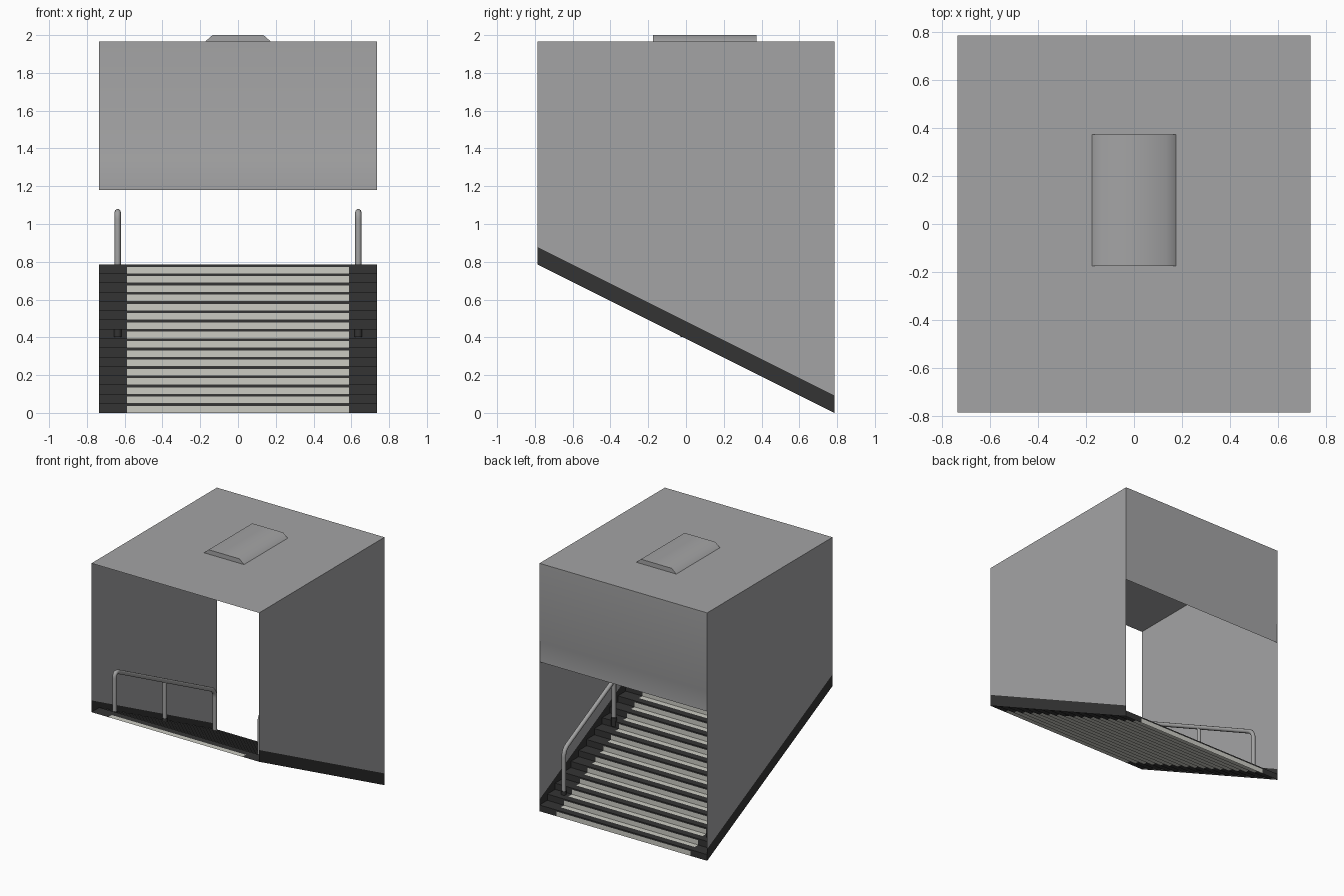
import bpy, bmesh, math
from mathutils import Vector

if "Cube" in bpy.data.objects:
    bpy.data.objects.remove(bpy.data.objects["Cube"])

W, D = 0.735, 0.785          # half width, half depth
ROOF = 1.965
N = 16                       # steps
RISE, RUN = D / N, 2 * D / N
SKIRT = 0.093


def material(name, rgb):
    m = bpy.data.materials.new(name)
    m.diffuse_color = (*rgb, 1)
    m.use_nodes = True
    m.node_tree.nodes["Principled BSDF"].inputs["Base Color"].default_value = m.diffuse_color
    return m


GREY = material("wall_grey", (0.37, 0.37, 0.375))
DARK = material("dark_rubber", (0.034, 0.034, 0.034))
PALE = material("pale_stone", (0.60, 0.60, 0.545))
STEEL = material("rail_steel", (0.36, 0.36, 0.36))


def make(name, faces, mats, idx=None, smooth=None):
    """Mesh object from a list of corner loops."""
    bm = bmesh.new()
    for i, loop in enumerate(faces):
        f = bm.faces.new([bm.verts.new(p) for p in loop])
        f.material_index = idx[i] if idx else 0
    bmesh.ops.remove_doubles(bm, verts=bm.verts, dist=1e-5)
    bm.normal_update()
    me = bpy.data.meshes.new(name)
    bm.to_mesh(me)
    bm.free()
    ob = bpy.data.objects.new(name, me)
    bpy.context.collection.objects.link(ob)
    for m in mats:
        me.materials.append(m)
    if smooth:
        bpy.ops.object.select_all(action='DESELECT')
        ob.select_set(True)
        bpy.context.view_layer.objects.active = ob
        bpy.ops.object.shade_smooth_by_angle(angle=math.radians(smooth))
    return ob


def sheet(profile, x0, x1):
    """Quads sweeping a (y, z) profile from x0 to x1."""
    return [[(x0, *a), (x0, *b), (x1, *b), (x1, *a)]
            for a, b in zip(profile, profile[1:])]


# Stairs: pale treads and risers, dark nosings and dark side borders
prof, flags = [(-D, D)], []
for i in range(N):
    y, z = -D + RUN * (i + 1), D - RISE * i
    prof += [(y - 0.055, z), (y, z), (y, z - 0.012), (y, z - RISE)]
    flags += [1, 0, 0, 1]
faces, idx = [], []
for x0, x1, middle in ((-W, -0.588, 0), (-0.588, 0.588, 1), (0.588, W, 0)):
    faces += sheet(prof, x0, x1)
    idx += [f * middle for f in flags]
make("stairs", faces, [DARK, PALE], idx)

# Side walls with sloping skirting
for side, s in (("left", -1), ("right", 1)):
    x = s * W
    wall = [(x, -D, D + SKIRT), (x, D, SKIRT), (x, D, ROOF), (x, -D, ROOF)]
    skirt = [(x, -D, D), (x, D, 0), (x, D, SKIRT), (x, -D, D + SKIRT)]
    if s < 0:
        wall.reverse()
        skirt.reverse()
    make(side + "_wall", [wall], [GREY])
    make(side + "_skirting", [skirt], [DARK])

# Roof with an opening for the light recess
LX, LY0, LY1 = 0.175, -0.175, 0.372
xs, ys = (-W, -LX, LX, W), (-D, LY0, LY1, D)
make("roof", [[(xs[i], ys[j], ROOF), (xs[i + 1], ys[j], ROOF),
               (xs[i + 1], ys[j + 1], ROOF), (xs[i], ys[j + 1], ROOF)]
              for i in range(3) for j in range(3) if (i, j) != (1, 1)], [GREY])

# Tapered light recess standing above the roof
cs = [(-LX, ROOF), (-0.135, 2.0), (0.135, 2.0), (LX, ROOF)]
rec = [[(a[0], LY0, a[1]), (b[0], LY0, b[1]), (b[0], LY1, b[1]), (a[0], LY1, a[1])]
       for a, b in zip(cs, cs[1:])]
rec += [[(x, LY0, z) for x, z in reversed(cs)], [(x, LY1, z) for x, z in cs]]
make("light_recess", rec, [GREY], smooth=60)

# Header panel over the low opening, with a shallow ledge
make("header_panel", sheet([(D, ROOF), (D, 1.36), (D - 0.007, 1.33), (D - 0.007, 1.18)],
                           -W, W), [GREY], smooth=60)


def bend(p0, corner, p1, r, n=6):
    """Rounded corner as a quadratic arc."""
    a = corner + (p0 - corner).normalized() * r
    b = corner + (p1 - corner).normalized() * r
    return [a * (1 - t) ** 2 + corner * 2 * t * (1 - t) + b * t * t
            for t in (k / n for k in range(n + 1))]


# Handrails: bent tube, middle post and dark post sockets
Y0, YM, Y1 = -0.635, -0.008, 0.62
tread = lambda y: D - RISE * math.floor((y + D) / RUN)
for side, s in (("left", -1), ("right", 1)):
    x = s * 0.637
    a, b = Vector((x, Y0, tread(Y0))), Vector((x, Y0, 1.08))
    c, d = Vector((x, Y1, 0.45)), Vector((x, Y1, tread(Y1)))
    m = b.lerp(c, 0.5)
    cu = bpy.data.curves.new(side + "_handrail", 'CURVE')
    cu.dimensions = '3D'
    cu.bevel_depth = 0.0165
    cu.bevel_resolution = 3
    for path in ([a] + bend(a, b, c, 0.055) + bend(b, c, d, 0.055) + [d],
                 [Vector((x, m.y, tread(YM))), m]):
        sp = cu.splines.new('POLY')
        sp.points.add(len(path) - 1)
        for pt, co in zip(sp.points, path):
            pt.co = (*co, 1)
    cu.materials.append(STEEL)
    ob = bpy.data.objects.new(side + "_handrail", cu)
    bpy.context.collection.objects.link(ob)
    bpy.ops.object.select_all(action='DESELECT')
    ob.select_set(True)
    bpy.context.view_layer.objects.active = ob
    bpy.ops.object.convert(target='MESH')
    bpy.ops.object.shade_smooth_by_angle(angle=math.radians(50))

    for name, y, low in (("upper", Y0, 0), ("middle", YM, 0.04), ("lower", Y1, 0)):
        top, bot = tread(y) + 0.03, tread(y) - low
        bpy.ops.mesh.primitive_cylinder_add(vertices=12, radius=0.02, depth=top - bot,
                                            location=(x, y, (top + bot) / 2))
        ob = bpy.context.object
        ob.name = f"{side}_{name}_post_socket"
        ob.data.materials.append(DARK)
        bpy.ops.object.shade_smooth_by_angle(angle=math.radians(50))
